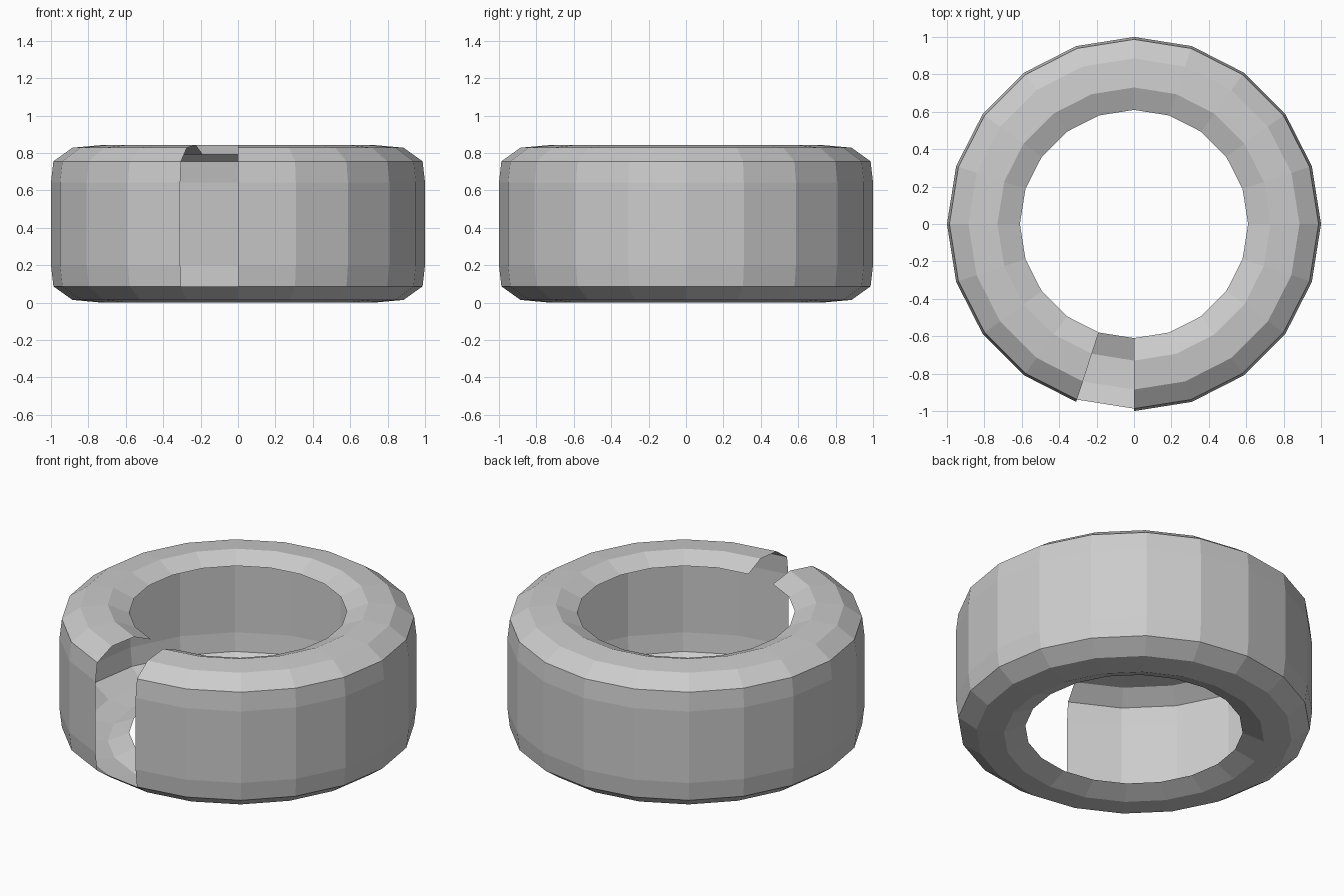
import bpy, bmesh
from math import cos, sin, radians

if "Cube" in bpy.data.objects:
    bpy.data.objects.remove(bpy.data.objects["Cube"])

SEGMENTS = 20
HEIGHT = 0.842
GAP = 14            # open segment, from 252 to 270 degrees

# Hollow tyre cross-section (radius, z): bottom half mirrored to the top
lower = [(0.61, 0.05), (0.73, 0.0), (0.885, 0.014), (0.987, 0.087), (1.0, 0.2)]
profile = lower + [(r, HEIGHT - z) for r, z in reversed(lower)]

bm = bmesh.new()
rings = []
for i in range(SEGMENTS):
    a = radians(360 / SEGMENTS * i)
    rings.append([bm.verts.new((r * cos(a), r * sin(a), z)) for r, z in profile])

# Skin the shell; the gap segment keeps only its bottom side wall
for i in range(SEGMENTS):
    a, b = rings[i], rings[(i + 1) % SEGMENTS]
    spans = 3 if i == GAP else len(profile) - 1
    for j in range(spans):
        bm.faces.new((a[j], b[j], b[j + 1], a[j + 1]))

mesh = bpy.data.meshes.new("tyre_shell")
bm.to_mesh(mesh)
bm.free()
tyre = bpy.data.objects.new("tyre_shell", mesh)
bpy.context.collection.objects.link(tyre)
